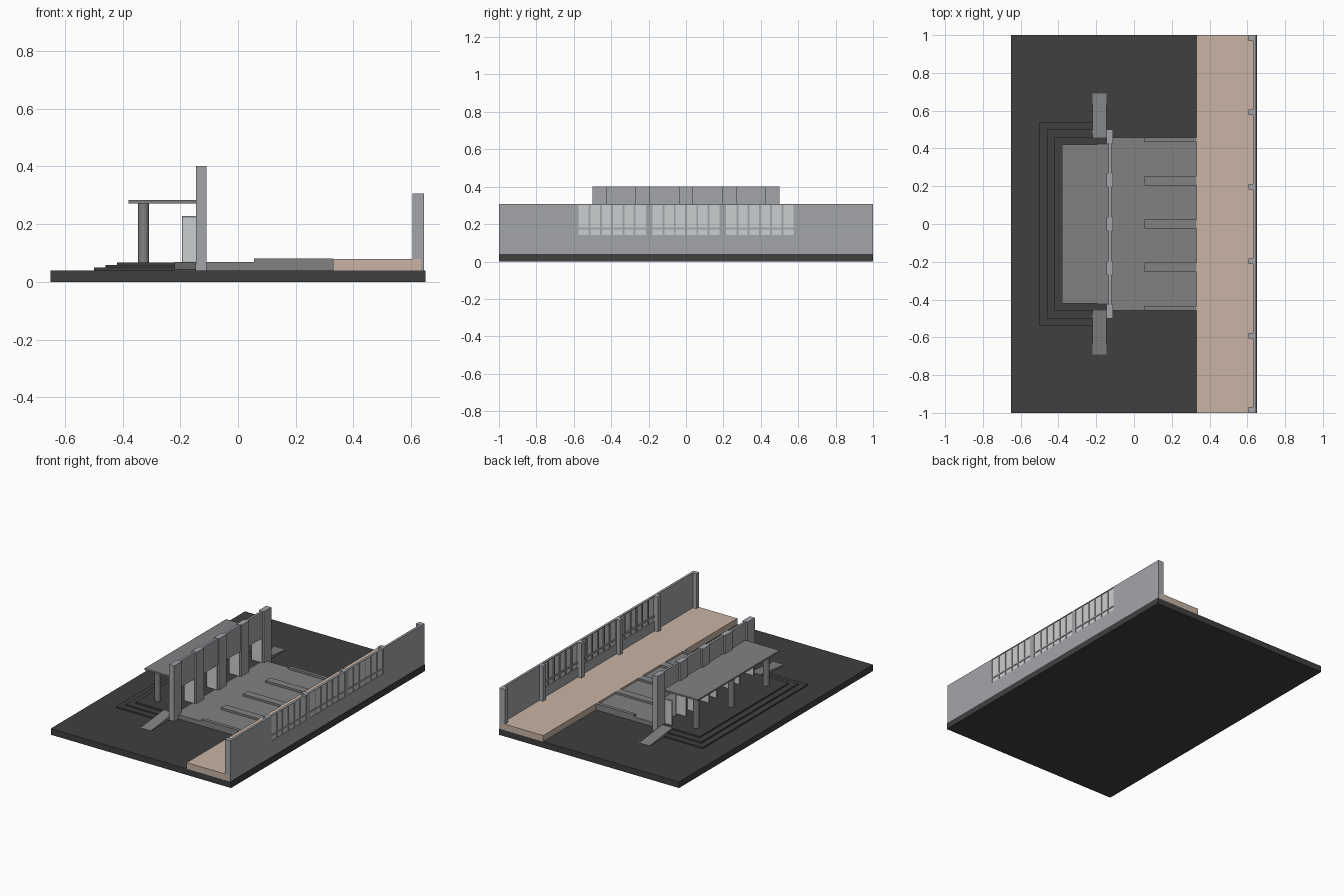
import bpy, bmesh, math

if "Cube" in bpy.data.objects:
    bpy.data.objects.remove(bpy.data.objects["Cube"])


def material(name, rgb):
    m = bpy.data.materials.new(name)
    m.diffuse_color = (*rgb, 1)
    m.use_nodes = True
    m.node_tree.nodes["Principled BSDF"].inputs["Base Color"].default_value = m.diffuse_color
    return m


DARK = material("dark paving", (0.05, 0.05, 0.05))
TAN = material("tan platform", (0.58, 0.455, 0.37))
FLOOR = material("mid grey concrete", (0.22, 0.222, 0.226))
WALL = material("light grey wall", (0.365, 0.375, 0.395))
GLASS = material("pale glass", (0.60, 0.625, 0.62))


def finish(name, bm, mat):
    bmesh.ops.recalc_face_normals(bm, faces=bm.faces)
    me = bpy.data.meshes.new(name)
    bm.to_mesh(me)
    bm.free()
    me.materials.append(mat)
    ob = bpy.data.objects.new(name, me)
    bpy.context.collection.objects.link(ob)
    return ob


def boxes(name, mat, items):
    """One object from boxes given as (x0, x1, y0, y1, z0, z1)."""
    bm = bmesh.new()
    for x0, x1, y0, y1, z0, z1 in items:
        vs = bmesh.ops.create_cube(bm, size=1)["verts"]
        for v in vs:
            v.co.x = x1 if v.co.x > 0 else x0
            v.co.y = y1 if v.co.y > 0 else y0
            v.co.z = z1 if v.co.z > 0 else z0
    return finish(name, bm, mat)


# ground slab, raised tan platform and hall floor
boxes("base_slab", DARK, [(-0.65, 0.65, -1, 1, 0, 0.04)])
boxes("platform", TAN, [(0.33, 0.635, -1, 1, 0.04, 0.08)])
boxes("hall_floor", FLOOR, [(-0.13, 0.33, -0.457, 0.457, 0.04, 0.068)])

# low raised strips leading to the platform
strips = [(-0.457, -0.435), (-0.255, -0.205), (-0.025, 0.025), (0.205, 0.255), (0.435, 0.457)]
boxes("floor_strips", FLOOR, [(0.055, 0.33, a, b, 0.06, 0.081) for a, b in strips])

# three nested entrance steps
boxes("entrance_steps", DARK, [
    (-0.50, -0.22, -0.54, 0.54, 0.04, 0.049),
    (-0.46, -0.22, -0.50, 0.50, 0.04, 0.058),
    (-0.42, -0.13, -0.457, 0.457, 0.04, 0.067)])

# side ramps
for side, label in ((1, "back"), (-1, "front")):
    bm = bmesh.new()
    rings = []
    for x in (-0.22, -0.145):
        rings.append([bm.verts.new((x, side * y, z)) for y, z in
                      ((0.457, 0.04), (0.69, 0.04), (0.69, 0.042), (0.457, 0.068))])
    bm.faces.new(rings[0])
    bm.faces.new(rings[1])
    for i in range(4):
        j = (i + 1) % 4
        bm.faces.new((rings[0][i], rings[0][j], rings[1][j], rings[1][i]))
    finish(label + "_ramp", bm, FLOOR)

# entrance wall: pilasters with wall panels above the door openings
pil = [-0.463, -0.232, 0, 0.232, 0.463]
boxes("entrance_pilasters", WALL, [(-0.146, -0.11, y - 0.037, y + 0.037, 0.04, 0.402) for y in pil])
gaps = [(a + 0.037, b - 0.037) for a, b in zip(pil, pil[1:])]
boxes("entrance_wall_panels", WALL, [(-0.135, -0.12, a, b, 0.228, 0.4) for a, b in gaps])

# double doors standing open outwards
frames, panes = [], []
for a, b in gaps:
    for y in (a + 0.004, b - 0.004):
        frames.append((-0.195, -0.12, y - 0.003, y + 0.003, 0.068, 0.228))
        panes.append((-0.190, -0.125, y - 0.004, y + 0.004, 0.070, 0.222))
boxes("door_frames", WALL, frames)
boxes("door_panes", GLASS, panes)

# canopy and its round columns
boxes("canopy", FLOOR, [(-0.38, -0.135, -0.42, 0.42, 0.272, 0.283)])
for i, y in enumerate((-0.36, 0, 0.36)):
    bpy.ops.mesh.primitive_cylinder_add(vertices=32, radius=0.019, depth=0.21,
                                        location=(-0.327, y, 0.169))
    ob = bpy.context.object
    ob.name = "canopy_column_%d" % (i + 1)
    ob.data.materials.append(FLOOR)
    bpy.ops.object.shade_smooth_by_angle(angle=math.radians(40))

# platform wall with three window openings
X0, X1, TOP = 0.63, 0.645, 0.307
half = 0.18
centres = (-0.395, 0, 0.395)
solid = [(X0, X1, -1, 1, 0.04, 0.142)]
edges = [-1] + [c + s * half for c in centres for s in (-1, 1)] + [1]
solid += [(X0, X1, edges[i], edges[i + 1], 0.142, TOP) for i in range(0, 8, 2)]
boxes("platform_wall", WALL, solid)
boxes("platform_pilasters", WALL, [(0.605, X0 + 0.002, y - 0.015, y + 0.015, 0.04, TOP)
                                   for y in (-0.985, -0.592, -0.197, 0.197, 0.592, 0.985)])

# window bars and glass
bars, glass = [], []
for c in centres:
    lo, hi = c - half, c + half
    glass.append((0.636, 0.641, lo, hi, 0.142, 0.303))
    bars.append((X0, X1, lo, hi, 0.170, 0.181))
    bars.append((X0, X1, lo, hi, 0.302, TOP))
    for k in range(1, 6):
        y = lo + k * 2 * half / 6
        bars.append((X0 + 0.001, X1 - 0.001, y - 0.005, y + 0.005, 0.142, 0.302))
boxes("window_bars", WALL, bars)
boxes("window_glass", GLASS, glass)
